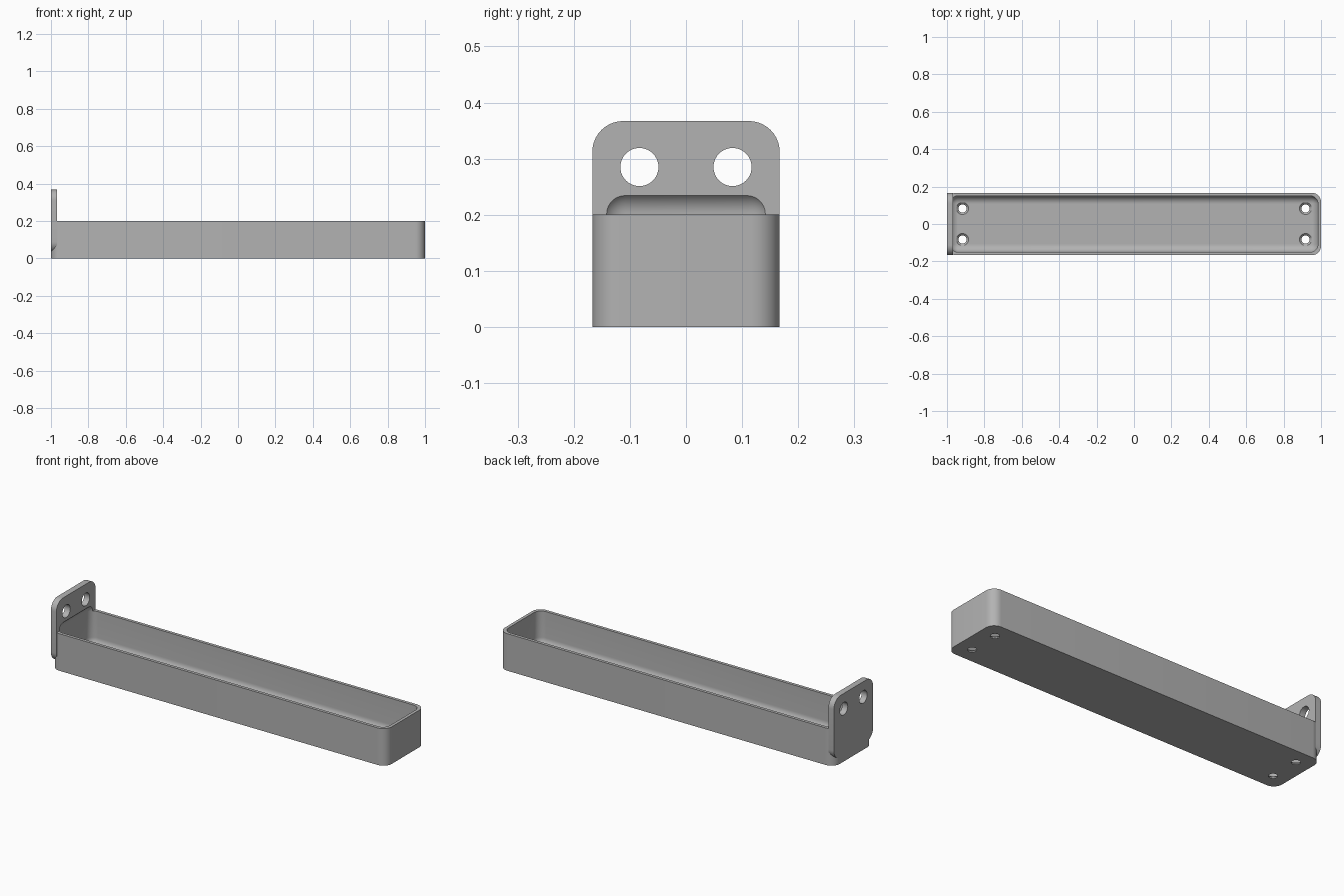
import bpy, bmesh, math
from mathutils import Matrix, Vector

cube = bpy.data.objects.get("Cube")
if cube:
    bpy.data.objects.remove(cube, do_unlink=True)

WALL = 0.0167
HALF_W = 0.167
HOLE_Y = 0.083

grey = bpy.data.materials.new("light grey")
grey.use_nodes = True
colour = (0.45, 0.45, 0.45, 1)
grey.diffuse_color = colour
grey.node_tree.nodes["Principled BSDF"].inputs["Base Color"].default_value = colour


def to_object(name, bm):
    mesh = bpy.data.meshes.new(name)
    bmesh.ops.recalc_face_normals(bm, faces=bm.faces)
    bm.to_mesh(mesh)
    bm.free()
    obj = bpy.data.objects.new(name, mesh)
    bpy.context.collection.objects.link(obj)
    mesh.materials.append(grey)
    return obj


def rounded_box(name, low, high, radius, axis=None, segments=10):
    """Box with rounded edges: those along one axis, or all of them."""
    bm = bmesh.new()
    bmesh.ops.create_cube(bm, size=1)
    low, high = Vector(low), Vector(high)
    bmesh.ops.scale(bm, vec=high - low, verts=bm.verts)
    bmesh.ops.translate(bm, vec=(low + high) / 2, verts=bm.verts)
    edges = [e for e in bm.edges if axis is None
             or abs((e.verts[0].co - e.verts[1].co)[axis]) > 0.001]
    bmesh.ops.bevel(bm, geom=edges, offset=radius, segments=segments,
                    profile=0.5, affect='EDGES')
    return to_object(name, bm)


def cone(name, centre, r_bottom, r_top, depth, along_x=False):
    bm = bmesh.new()
    turn = Matrix.Rotation(math.pi / 2, 4, 'Y') if along_x else Matrix()
    bmesh.ops.create_cone(bm, cap_ends=True, segments=40, radius1=r_bottom,
                          radius2=r_top, depth=depth,
                          matrix=Matrix.Translation(centre) @ turn)
    return to_object(name, bm)


def combine(target, tool, operation):
    mod = target.modifiers.new(operation.lower(), 'BOOLEAN')
    mod.operation = operation
    mod.solver = 'EXACT'
    mod.object = tool
    bpy.context.view_layer.objects.active = target
    bpy.ops.object.modifier_apply(modifier=mod.name)
    bpy.data.objects.remove(tool, do_unlink=True)


# Tray body joined with the upright mounting plate
tray = rounded_box("tray_with_mounting_plate", (-1, -HALF_W, 0),
                   (1, HALF_W, 0.2), 0.05, axis=2)
plate = rounded_box("mounting_plate", (-1, -HALF_W, 0.033),
                    (-0.967, HALF_W, 0.367), 0.055, axis=0)
combine(tray, plate, 'UNION')

# Hollow with soft edges, which also scoops into the plate
inner = 1 - WALL
cavity = rounded_box("cavity", (-inner, WALL - HALF_W, WALL),
                     (inner, HALF_W - WALL, 0.243), 0.042)
combine(tray, cavity, 'DIFFERENCE')

for side in (-1, 1):
    y = side * HOLE_Y
    # Plate screw holes
    combine(tray, cone("plate_hole", (-0.98, y, 0.285), 0.034, 0.034, 0.1, True),
            'DIFFERENCE')
    # Countersunk floor holes
    for x in (-0.917, 0.917):
        combine(tray, cone("floor_hole", (x, y, 0), 0.022, 0.022, 0.1), 'DIFFERENCE')
        combine(tray, cone("countersink", (x, y, 0.0134), 0.022, 0.036, 0.014),
                'DIFFERENCE')

bpy.ops.object.select_all(action='DESELECT')
tray.select_set(True)
bpy.context.view_layer.objects.active = tray
bpy.ops.object.shade_smooth_by_angle(angle=math.radians(30))
